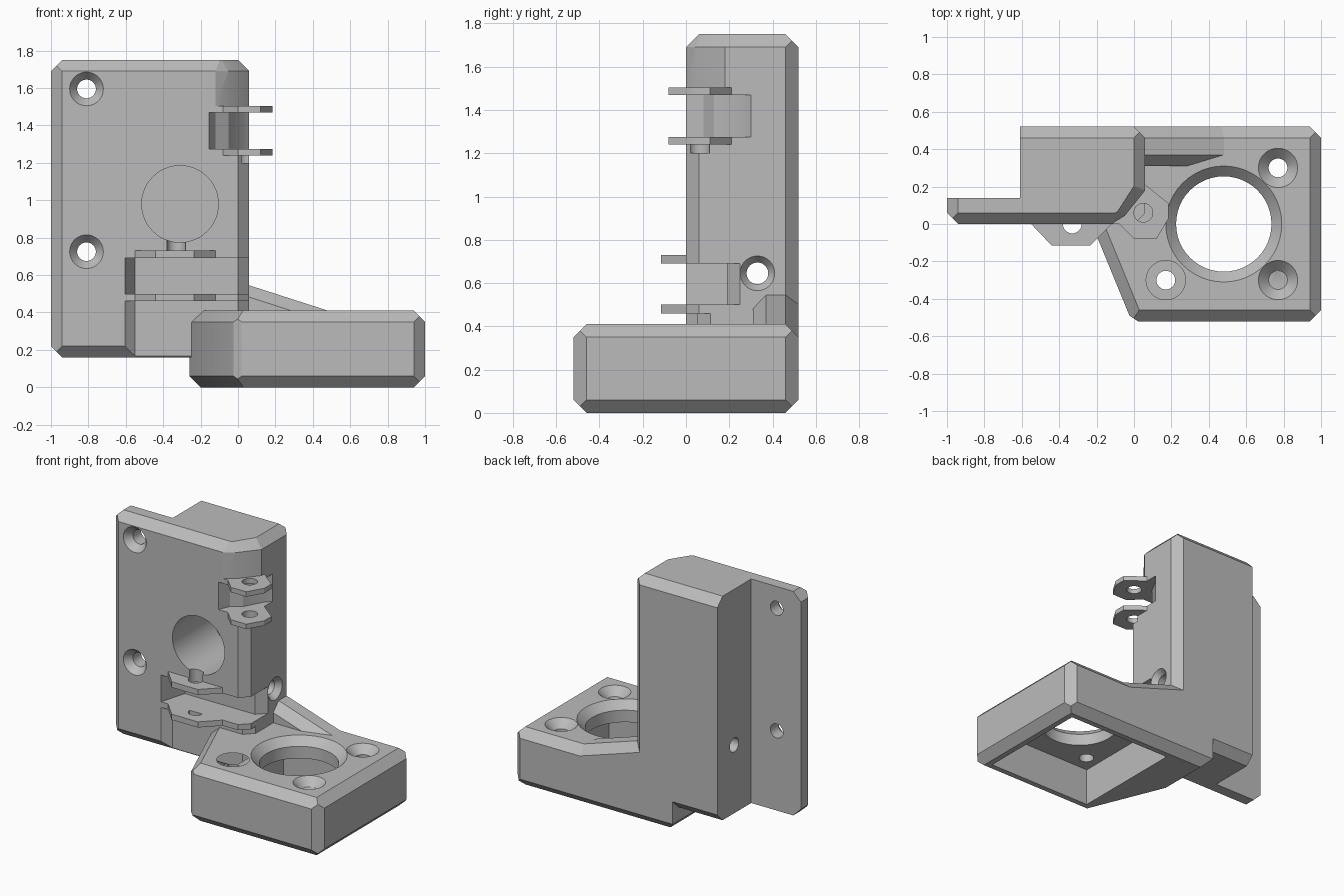
import bpy, bmesh, math
from mathutils import Vector, Matrix

cube = bpy.data.objects.get("Cube")
if cube:
    bpy.data.objects.remove(cube, do_unlink=True)

grey = bpy.data.materials.new("plain_grey")
grey.use_nodes = True
grey.diffuse_color = (0.5, 0.5, 0.5, 1)
grey.node_tree.nodes["Principled BSDF"].inputs["Base Color"].default_value = (0.5, 0.5, 0.5, 1)

C = 0.06  # common chamfer
RIGHT, LEFT = Vector((1, 0, 0)), Vector((-1, 0, 0))
BACK, FRONT = Vector((0, 1, 0)), Vector((0, -1, 0))
UP, DOWN = Vector((0, 0, 1)), Vector((0, 0, -1))


def finish(name, bm):
    bmesh.ops.recalc_face_normals(bm, faces=bm.faces)
    mesh = bpy.data.meshes.new(name)
    bm.to_mesh(mesh)
    bm.free()
    mesh.materials.append(grey)
    ob = bpy.data.objects.new(name, mesh)
    bpy.context.collection.objects.link(ob)
    return ob


def loft(name, low, z0, high, z1):
    """Solid between two outlines of equal point count."""
    bm = bmesh.new()
    a = [bm.verts.new((x, y, z0)) for x, y in low]
    b = [bm.verts.new((x, y, z1)) for x, y in high]
    bm.faces.new(a)
    bm.faces.new(b)
    for i in range(len(a)):
        j = (i + 1) % len(a)
        bm.faces.new((a[i], a[j], b[j], b[i]))
    return finish(name, bm)


def prism(name, outline, z0, z1):
    return loft(name, outline, z0, outline, z1)


def block(name, x0, x1, y0, y1, z0, z1):
    return prism(name, [(x0, y0), (x1, y0), (x1, y1), (x0, y1)], z0, z1)


def planed_solid(name, faces, chamfers):
    """Convex solid from half-spaces (normal, distance), with chamfered face pairs."""
    bm = bmesh.new()
    bmesh.ops.create_cube(bm, size=6)
    planes = list(faces.values())
    for p, q, size in chamfers:
        (n1, d1), (n2, d2) = faces[p], faces[q]
        planes.append((n1 + n2, d1 + d2 - size))
    for n, d in planes:
        unit = n.normalized()
        res = bmesh.ops.bisect_plane(
            bm, geom=bm.verts[:] + bm.edges[:] + bm.faces[:], dist=1e-5,
            plane_co=unit * (d / n.length), plane_no=unit, clear_outer=True)
        rim = [e for e in res["geom_cut"] if isinstance(e, bmesh.types.BMEdge) and e.is_boundary]
        if rim:
            bmesh.ops.edgeloop_fill(bm, edges=rim)
    return finish(name, bm)


def drill(start, direction, length, radius, radius2=None):
    """Round cutter from start along direction, optionally tapered."""
    bm = bmesh.new()
    turn = direction.to_track_quat("Z", "Y").to_matrix().to_4x4()
    mat = Matrix.Translation(Vector(start) + direction * (length / 2)) @ turn
    bmesh.ops.create_cone(bm, cap_ends=True, segments=48, radius1=radius,
                          radius2=radius if radius2 is None else radius2,
                          depth=length, matrix=mat)
    return finish("cutter", bm)


def cut(ob, *cutters):
    for c in cutters:
        mod = ob.modifiers.new("cut", "BOOLEAN")
        mod.operation, mod.solver, mod.object = "DIFFERENCE", "EXACT", c
        bpy.context.view_layer.update()
        dg = bpy.context.evaluated_depsgraph_get()
        mesh = bpy.data.meshes.new_from_object(ob.evaluated_get(dg))
        ob.modifiers.clear()
        ob.data = mesh
        bpy.data.objects.remove(c, do_unlink=True)


def countersunk(ob, surface, direction, wide, narrow, length, sink):
    """Through hole with a conical mouth at the surface."""
    eps = 0.01
    s = Vector(surface) - direction * eps
    flare = wide + (wide - narrow) * eps / sink
    cut(ob, drill(s, direction, length + eps, narrow),
        drill(s, direction, sink + eps, flare, narrow))


# Upright wall with flange
wall = planed_solid("upright_wall", {
    "left": (LEFT, 1.0), "right": (RIGHT, 0.06), "front": (FRONT, 0.0),
    "back": (BACK, 0.52), "top": (UP, 1.75), "bottom": (DOWN, -0.16)},
    [(s, e, C) for s in ("left", "right", "front", "back") for e in ("top", "bottom")]
    + [("left", "front", C), ("right", "front", C), ("right", "back", C)])
cut(wall, block("cutter", -1.2, -0.61, 0.14, 0.8, 0, 2))

# Recess and hinge slot at the foot of the wall
for depth, z0, z1 in ((0.053, 0.0, 0.46), (0.19, 0.5, 0.69)):
    outline = [(-0.605, -0.2), (-0.605, 0), (-0.55, depth), (0, depth),
               (0.06, depth + C), (0.2, depth + C), (0.2, -0.2)]
    cut(wall, prism("cutter", outline, z0, z1))

# Cut-back upper corner, flared into the top chamfer, and its hinge slot
corner = [(-0.12, -0.1), (-0.12, 0), (-0.05, 0.043), (0.06, 0.18), (0.2, 0.18), (0.2, -0.1)]
flared = [(-0.14, -0.1), (-0.14, 0.03), (-0.09, 0.07), (0.0, 0.21), (0.2, 0.21), (0.2, -0.1)]
slot = [(-0.155, -0.1), (-0.155, 0), (-0.12, 0.08), (-0.05, 0.13),
        (0.02, 0.26), (0.06, 0.3), (0.2, 0.3), (0.2, -0.1)]
cut(wall, prism("cutter", corner, 1.505, 1.7),
    loft("cutter", corner, 1.69, flared, 1.755),
    prism("cutter", slot, 1.275, 1.47))

# Holes in the wall
for z in (0.725, 1.595):
    countersunk(wall, (-0.81, 0, z), BACK, 0.09, 0.05, 0.3, 0.05)
cut(wall, drill((-0.31, -0.1, 0.98), BACK, 0.55, 0.205))
countersunk(wall, (0.06, 0.33, 0.645), LEFT, 0.08, 0.05, 0.9, 0.04)
cut(wall, drill((-0.33, 0, 0.4), UP, 0.4, 0.05),
    drill((0.05, 0.06, 1.2), UP, 0.32, 0.05))

# Motor base with one slanted side
slant = Vector((-0.925, -0.38, 0))
base = planed_solid("motor_base", {
    "left": (LEFT, 0.26), "right": (RIGHT, 1.0), "front": (FRONT, 0.52), "back": (BACK, 0.52),
    "slant": (slant, slant.dot(Vector((-0.205, -0.05, 0)))),
    "top": (UP, 0.41), "bottom": (DOWN, 0.0)},
    [(s, e, C) for s in ("left", "right", "front", "back", "slant") for e in ("top", "bottom")]
    + [("right", "front", C), ("right", "back", C), ("front", "slant", 0.03)])
cut(base, block("cutter", 0.065, 0.9, -0.42, 0.42, -0.1, 0.27))
countersunk(base, (0.48, 0, 0.41), DOWN, 0.31, 0.255, 0.3, 0.055)
for x, y in ((0.17, -0.3), (0.77, -0.3), (0.77, 0.3)):
    countersunk(base, (x, y, 0.41), DOWN, 0.105, 0.05, 0.3, 0.055)

# Sloped gusset between wall and base
ramp = Vector((0.306, 0, 0.952))
gusset = planed_solid("gusset", {
    "left": (LEFT, 0.0), "right": (RIGHT, 0.5), "front": (FRONT, -0.31), "back": (BACK, 0.52),
    "ramp": (ramp, ramp.dot(Vector((0.06, 0, 0.545)))), "bottom": (DOWN, -0.3)},
    [("front", "ramp", C), ("back", "ramp", C)])
parts = [wall, base, gusset]

# Hinge ears, in pairs
front_ear = [(-0.55, 0.02), (-0.55, 0), (-0.44, -0.115), (-0.235, -0.115), (-0.12, 0), (-0.12, 0.02)]
corner_ear = [(-0.08, 0.12), (-0.08, 0), (0.0, -0.08), (0.12, -0.08),
              (0.185, 0.03), (0.185, 0.11), (0.06, 0.21), (0.0, 0.21)]
for name, outline, hole, levels in (
        ("front_ear", front_ear, (-0.33, 0), ((0.46, 0.5), (0.69, 0.73))),
        ("corner_ear", corner_ear, (0.05, 0.06), ((1.24, 1.275), (1.47, 1.505)))):
    for label, (z0, z1) in zip(("lower", "upper"), levels):
        ear = prism(label + "_" + name, outline, z0, z1)
        cut(ear, drill((*hole, z0 - 0.1), UP, 0.3, 0.05))
        parts.append(ear)

# Smooth round holes, keep chamfers crisp
bpy.ops.object.select_all(action="DESELECT")
for ob in parts:
    ob.select_set(True)
bpy.context.view_layer.objects.active = wall
bpy.ops.object.shade_smooth_by_angle(angle=math.radians(25))
